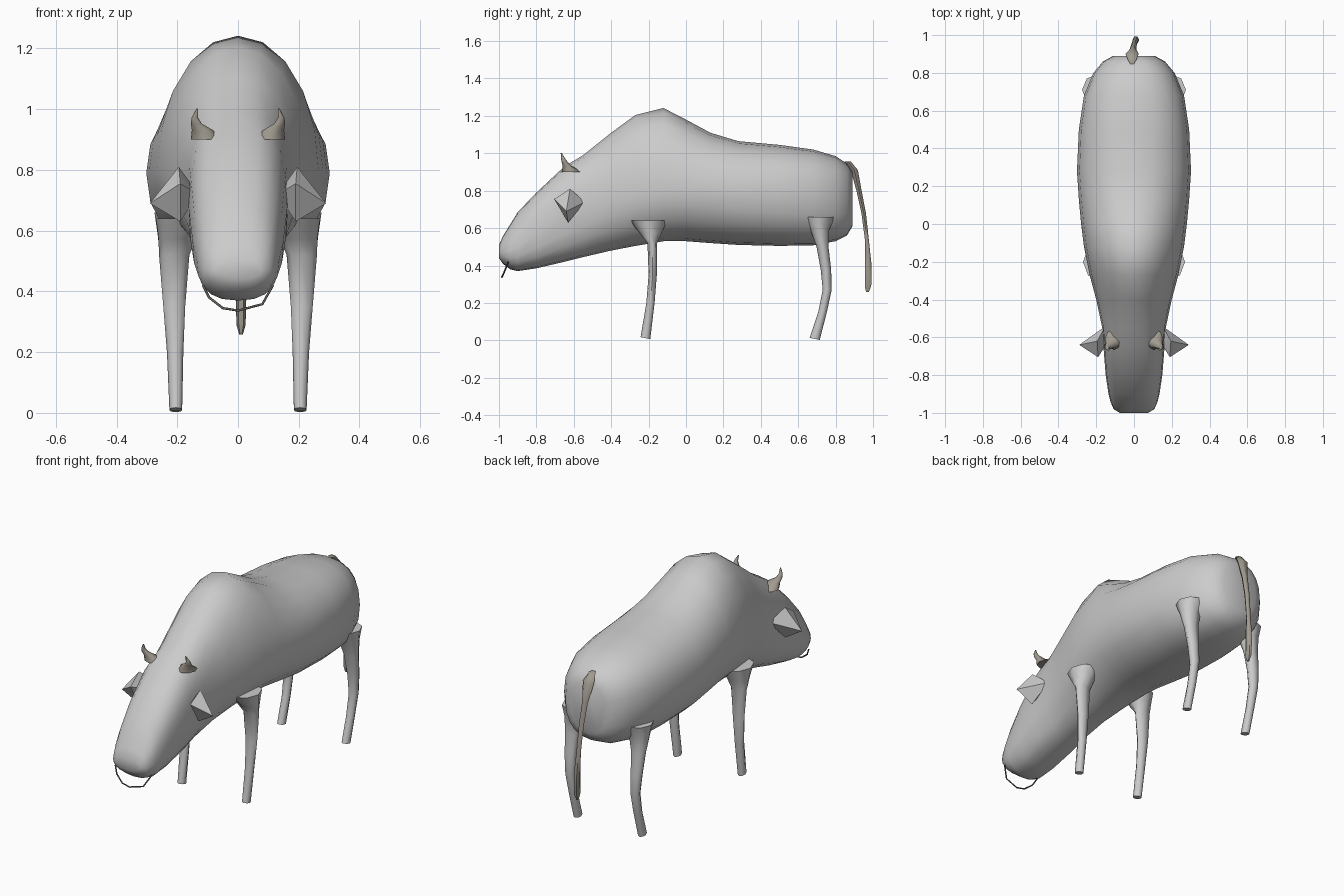
import bpy, bmesh, math
from mathutils import Vector


def material(name, rgb):
    m = bpy.data.materials.new(name)
    m.diffuse_color = (*rgb, 1)
    return m


HORN = material("horn_brown", (0.36, 0.33, 0.28))
DARK = material("dark_hair", (0.16, 0.14, 0.12))


def loft(name, rings, mat=None, mirror=False, angle=60):
    """Skin a list of closed rings and cap both ends."""
    bm = bmesh.new()
    rows = [[bm.verts.new(p) for p in r] for r in rings]
    n = len(rows[0])
    for a, b in zip(rows, rows[1:]):
        for i in range(n):
            j = (i + 1) % n
            bm.faces.new((a[i], a[j], b[j], b[i]))
    bm.faces.new(rows[0])
    bm.faces.new(rows[-1])
    return finish(name, bm, mat, mirror, angle)


def finish(name, bm, mat=None, mirror=False, angle=60):
    bmesh.ops.recalc_face_normals(bm, faces=bm.faces[:])
    me = bpy.data.meshes.new(name)
    bm.to_mesh(me)
    bm.free()
    ob = bpy.data.objects.new(name, me)
    bpy.context.collection.objects.link(ob)
    if mat:
        me.materials.append(mat)
    if mirror:
        ob.modifiers.new("mirror", 'MIRROR')
    bpy.ops.object.select_all(action='DESELECT')
    ob.select_set(True)
    bpy.context.view_layer.objects.active = ob
    bpy.ops.object.shade_smooth_by_angle(angle=math.radians(angle))
    return ob


def spow(v, e):
    return math.copysign(abs(v) ** e, v)


def body_ring(y, top, bot, mid, w, n, sides=20):
    """Egg-shaped superellipse section across the body."""
    pts = []
    for i in range(sides):
        a = math.tau * i / sides
        c, s = spow(math.cos(a), 2 / n), spow(math.sin(a), 2 / n)
        pts.append((w * c, y, mid + s * ((top - mid) if s > 0 else (mid - bot))))
    return pts


def flat_ring(x, y, z, rx, ry, sides=8):
    return [(x + rx * math.cos(math.tau * i / sides),
             y + ry * math.sin(math.tau * i / sides), z) for i in range(sides)]


# body and head in one skin: y, top, bottom, widest height, half width, squareness
body = [
    (-1.00, 0.51, 0.44, 0.47, 0.075, 2.2), (-0.98, 0.555, 0.41, 0.47, 0.108, 2.3),
    (-0.94, 0.62, 0.38, 0.48, 0.125, 2.4), (-0.90, 0.685, 0.37, 0.50, 0.135, 2.5),
    (-0.80, 0.79, 0.385, 0.57, 0.15, 2.7), (-0.65, 0.93, 0.42, 0.67, 0.162, 2.7),
    (-0.55, 0.99, 0.445, 0.71, 0.168, 2.4), (-0.40, 1.11, 0.48, 0.76, 0.20, 2.1),
    (-0.27, 1.205, 0.505, 0.78, 0.235, 2.0), (-0.12, 1.242, 0.53, 0.80, 0.265, 2.0),
    (0.00, 1.18, 0.53, 0.80, 0.28, 2.0), (0.13, 1.11, 0.52, 0.80, 0.292, 2.1),
    (0.28, 1.065, 0.51, 0.79, 0.302, 2.2), (0.50, 1.045, 0.505, 0.78, 0.292, 2.3),
    (0.68, 1.02, 0.508, 0.77, 0.265, 2.4), (0.80, 0.985, 0.53, 0.76, 0.215, 2.4),
    (0.86, 0.945, 0.56, 0.75, 0.165, 2.4), (0.89, 0.90, 0.61, 0.75, 0.11, 2.3),
]
loft("body", [body_ring(*r) for r in body])

# legs: x, y, z, half width, half depth
front = [(0.18, -0.20, 0.64, 0.09, 0.10), (0.20, -0.19, 0.575, 0.062, 0.06),
         (0.21, -0.18, 0.52, 0.05, 0.026), (0.21, -0.178, 0.35, 0.036, 0.022),
         (0.207, -0.19, 0.20, 0.027, 0.022), (0.205, -0.217, 0.012, 0.021, 0.026)]
rear = [(0.19, 0.71, 0.66, 0.085, 0.085), (0.205, 0.715, 0.59, 0.06, 0.05),
        (0.21, 0.73, 0.50, 0.045, 0.032), (0.21, 0.748, 0.38, 0.035, 0.028),
        (0.207, 0.755, 0.27, 0.028, 0.024), (0.205, 0.73, 0.15, 0.024, 0.023),
        (0.205, 0.688, 0.008, 0.021, 0.027)]
for name, path in (("front_legs", front), ("rear_legs", rear)):
    rings = [flat_ring(*p) for p in path]
    # slanted hoof soles
    rings[-1] = [(x, y, z + (path[-1][1] - y) * 0.2) for x, y, z in rings[-1]]
    loft(name, rings, mirror=True)

# folded ears
bm = bmesh.new()
root = Vector((0.13, -0.61, 0.72))
rim = [(0.15, -0.54, 0.74), (0.195, -0.62, 0.81), (0.19, -0.705, 0.755), (0.19, -0.63, 0.63)]
tip = bm.verts.new((0.29, -0.64, 0.69))
base = [bm.verts.new(root.lerp(Vector(p), 0.25)) for p in rim]
edge = [bm.verts.new(p) for p in rim]
for i in range(4):
    j = (i + 1) % 4
    bm.faces.new((base[i], base[j], edge[j], edge[i]))
    bm.faces.new((edge[i], edge[j], tip))
bm.faces.new(base)
finish("ears", bm, mirror=True, angle=30)

# short curved horns
horn = [(0.105, -0.61, 0.90, 0.05, 0.055), (0.118, -0.635, 0.932, 0.034, 0.024),
        (0.137, -0.648, 0.952, 0.018, 0.017), (0.142, -0.657, 0.972, 0.011, 0.011),
        (0.134, -0.667, 1.002, 0.003, 0.003)]
loft("horns", [flat_ring(*p) for p in horn], HORN, mirror=True)

# hanging tail with tuft
tail = [(-0.01, 0.865, 0.955, 0.02, 0.02), (-0.01, 0.90, 0.91, 0.035, 0.022),
        (-0.005, 0.925, 0.80, 0.018, 0.016), (0, 0.95, 0.68, 0.015, 0.014),
        (0.005, 0.968, 0.53, 0.014, 0.012), (0.01, 0.975, 0.40, 0.018, 0.02),
        (0.01, 0.973, 0.29, 0.015, 0.02), (0.01, 0.97, 0.258, 0.006, 0.008)]
loft("tail", [flat_ring(*p, 6) for p in tail], HORN)

# thin cord under the nose
cu = bpy.data.curves.new("nose_cord", 'CURVE')
cu.dimensions = '3D'
cu.bevel_depth = 0.004
cu.bevel_resolution = 1
pts = [(-0.115, -0.95, 0.42), (-0.095, -0.965, 0.38), (-0.05, -0.98, 0.345),
       (0.0, -0.985, 0.337), (0.08, -0.975, 0.358), (0.115, -0.95, 0.42)]
sp = cu.splines.new('POLY')
sp.points.add(len(pts) - 1)
for p, co in zip(sp.points, pts):
    p.co = (*co, 1)
cu.materials.append(DARK)
bpy.context.collection.objects.link(bpy.data.objects.new("nose_cord", cu))
